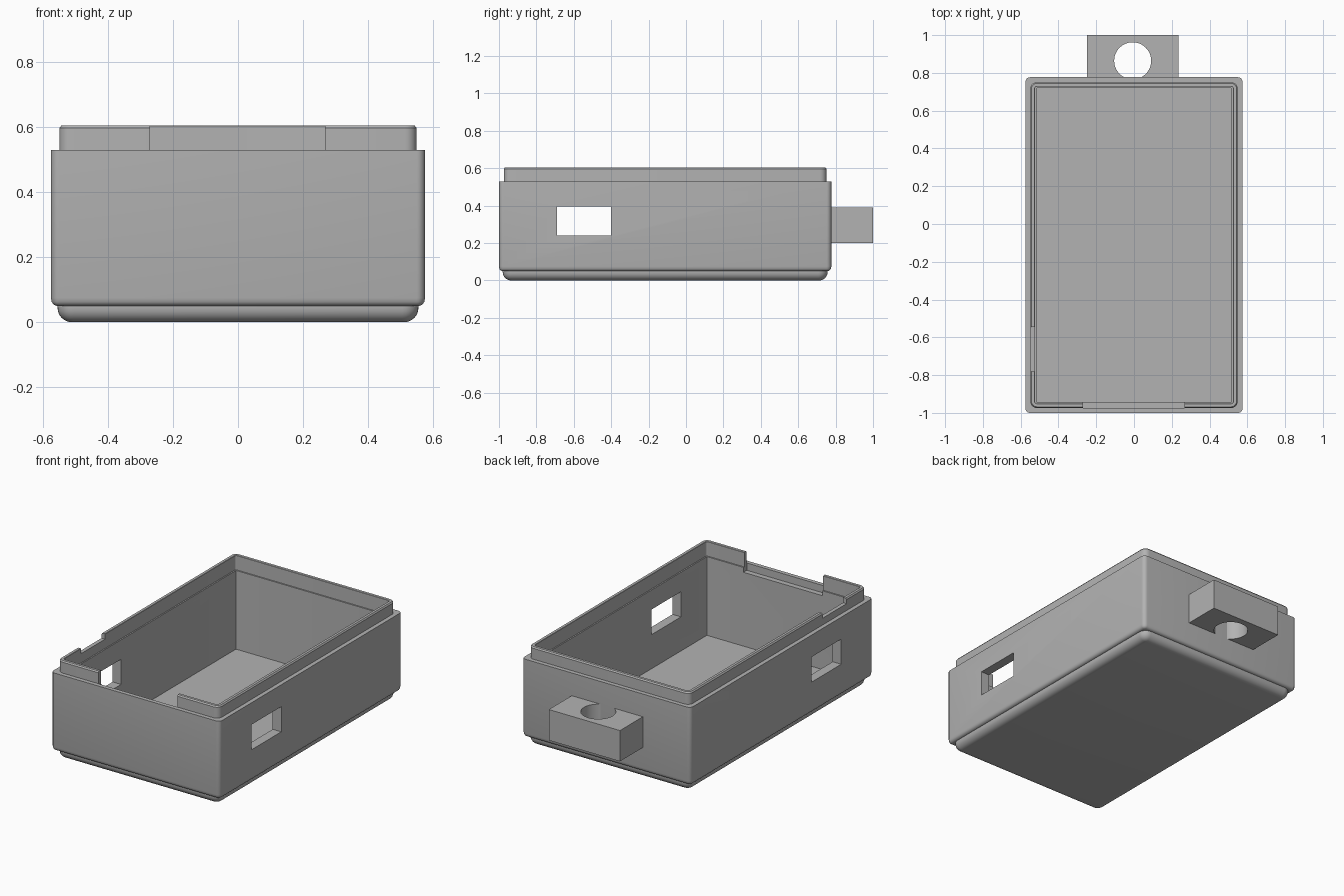
import bpy, bmesh, math

if "Cube" in bpy.data.objects:
    bpy.data.objects.remove(bpy.data.objects["Cube"])

grey = bpy.data.materials.new("plain grey")
grey.diffuse_color = (0.45, 0.45, 0.45, 1)
grey.use_nodes = True
grey.node_tree.nodes["Principled BSDF"].inputs["Base Color"].default_value = grey.diffuse_color


def finish(name, bm):
    bmesh.ops.recalc_face_normals(bm, faces=bm.faces)
    mesh = bpy.data.meshes.new(name)
    bm.to_mesh(mesh)
    bm.free()
    mesh.materials.append(grey)
    obj = bpy.data.objects.new(name, mesh)
    bpy.context.collection.objects.link(obj)
    return obj


def box(name, x0, x1, y0, y1, z0, z1):
    bm = bmesh.new()
    bmesh.ops.create_cube(bm, size=1)
    for v in bm.verts:
        v.co = ((x0 + x1) / 2 + v.co.x * (x1 - x0),
                (y0 + y1) / 2 + v.co.y * (y1 - y0),
                (z0 + z1) / 2 + v.co.z * (z1 - z0))
    return finish(name, bm)


def ring(bm, half, y0, y1, r, z, steps=6):
    """Rounded rectangle of vertices at height z."""
    corners = [(half - r, y1 - r), (-half + r, y1 - r),
               (-half + r, y0 + r), (half - r, y0 + r)]
    out = []
    for q, (cx, cy) in enumerate(corners):
        for i in range(steps + 1):
            a = (q + i / steps) * math.pi / 2
            out.append(bm.verts.new((cx + r * math.cos(a), cy + r * math.sin(a), z)))
    return out


def cut(obj, cutter):
    cutter.hide_render = True
    cutter.hide_viewport = True
    mod = obj.modifiers.new("cut " + cutter.name, 'BOOLEAN')
    mod.operation = 'DIFFERENCE'
    mod.solver = 'EXACT'
    mod.object = cutter


def apply_and_smooth(obj):
    bpy.context.view_layer.objects.active = obj
    obj.select_set(True)
    for mod in list(obj.modifiers):
        bpy.ops.object.modifier_apply(modifier=mod.name)
    bpy.ops.object.shade_smooth_by_angle(angle=math.radians(32))
    obj.select_set(False)


# Case shell: each level is (inset from the outer wall, corner radius, height)
levels = []
for i in range(7):                       # rounded foot
    a = i / 6 * math.pi / 2
    d = 0.045 * (1 - math.sin(a))
    levels.append((0.02 + d, 0.05 - d, 0.045 * (1 - math.cos(a))))
levels.append((0.02, 0.05, 0.05))
for i in range(5):                       # rounded lower edge of the wall
    a = i / 4 * math.pi / 2
    d = 0.02 * (1 - math.sin(a))
    levels.append((d + 0.001, 0.025 - d, 0.05 + 0.02 * (1 - math.cos(a))))
levels += [(0.0, 0.025, 0.075), (0.0, 0.025, 0.53),        # wall and shoulder
           (0.026, 0.035, 0.53), (0.026, 0.035, 0.597),    # lip
           (0.032, 0.03, 0.605), (0.048, 0.014, 0.605),
           (0.05, 0.012, 0.603), (0.05, 0.012, 0.515),
           (0.058, 0.004, 0.515), (0.058, 0.004, 0.03)]    # cavity
bm = bmesh.new()
rings = [ring(bm, 0.575 - d, -1 + d, 0.777 - d, r, z) for d, r, z in levels]
for lo, hi in zip(rings, rings[1:]):
    n = len(lo)
    for i in range(n):
        j = (i + 1) % n
        bm.faces.new((lo[i], lo[j], hi[j], hi[i]))
bm.faces.new(rings[0])
bm.faces.new(rings[-1])
case = finish("case", bm)

# Openings: side windows, front gap in the lip, shallow gap in the left lip
cut(case, box("window_cutter", -0.8, 0.8, -0.69, -0.40, 0.24, 0.395))
cut(case, box("front_gap_cutter", -0.27, 0.268, -0.9745, -0.88, 0.485, 0.7))
cut(case, box("left_gap_cutter", -0.56, -0.45, -0.78, -0.545, 0.572, 0.7))
apply_and_smooth(case)

# Hanging tab with a round hole on the back
tab = box("tab", -0.25, 0.235, 0.777, 1.0, 0.2, 0.39)
bm = bmesh.new()
bmesh.ops.create_cone(bm, cap_ends=True, segments=48, radius1=0.098, radius2=0.098, depth=1)
for v in bm.verts:
    v.co.x -= 0.007
    v.co.y += 0.864
    v.co.z += 0.3
cut(tab, finish("tab_hole_cutter", bm))
apply_and_smooth(tab)
